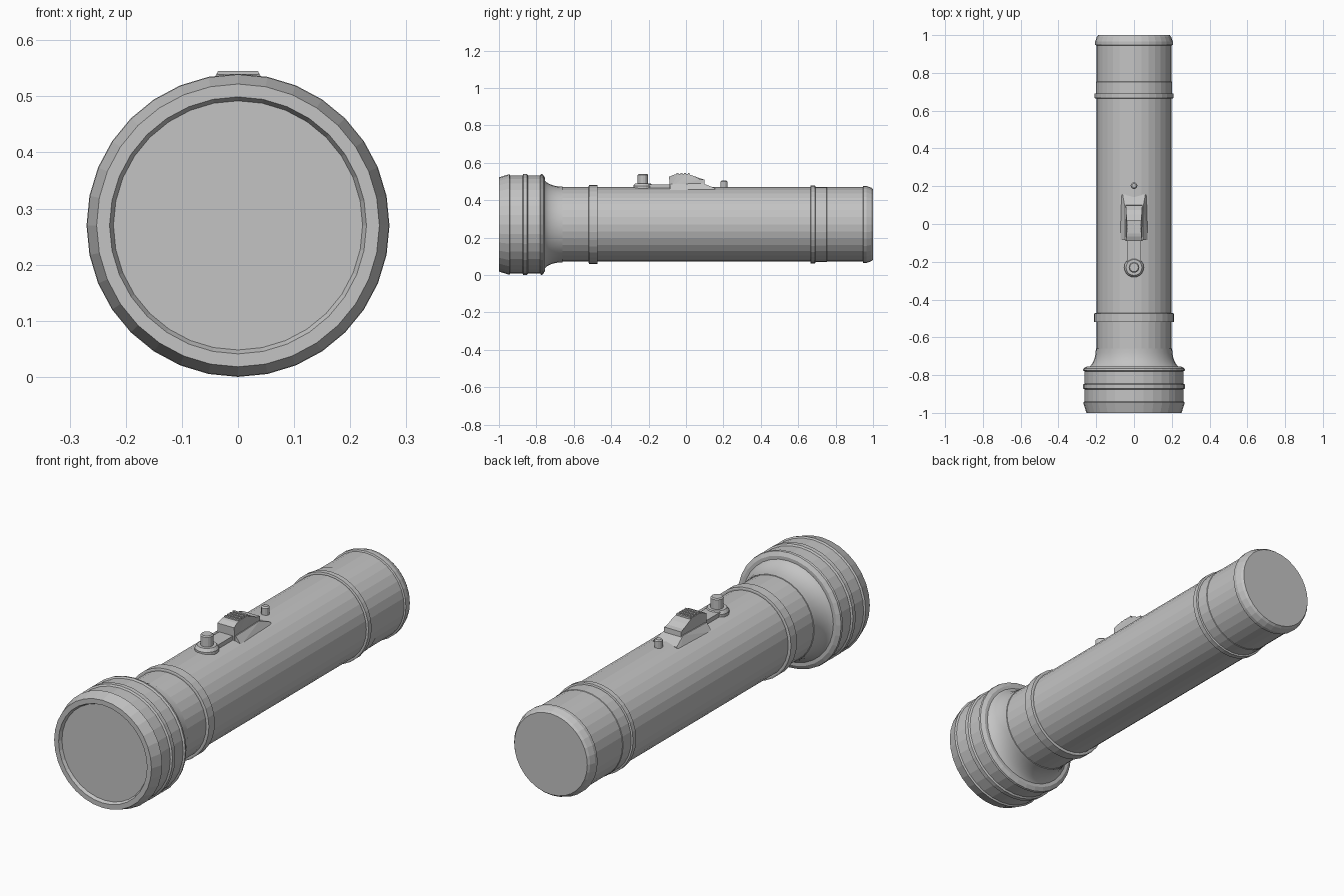
import bpy, bmesh, math

if "Cube" in bpy.data.objects:
    bpy.data.objects.remove(bpy.data.objects["Cube"], do_unlink=True)

AXIS_Z = 0.27
BODY_R = 0.199

# One metal grey for the whole torch
GREY = (0.55, 0.55, 0.55, 1)
metal = bpy.data.materials.new("metal_grey")
metal.use_nodes = True
metal.diffuse_color = GREY
metal.node_tree.nodes["Principled BSDF"].inputs["Base Color"].default_value = GREY


def finish(name, bm, smooth=False):
    bmesh.ops.recalc_face_normals(bm, faces=bm.faces)
    for f in bm.faces:
        f.smooth = smooth and len(f.verts) == 4
    mesh = bpy.data.meshes.new(name)
    bm.to_mesh(mesh)
    bm.free()
    mesh.materials.append(metal)
    ob = bpy.data.objects.new(name, mesh)
    bpy.context.collection.objects.link(ob)
    return ob


def lathe(name, profile, sides=32, upright_y=None, smooth=False):
    """Turn (position, radius) pairs about the long axis, or about z at upright_y."""
    bm = bmesh.new()
    rings = []
    for t, r in profile:
        ring = []
        for i in range(sides):
            a = math.tau * i / sides
            s, c = r * math.sin(a), r * math.cos(a)
            co = (s, t, AXIS_Z + c) if upright_y is None else (s, upright_y + c, t)
            ring.append(bm.verts.new(co))
        rings.append(ring)
    for a, b in zip(rings, rings[1:]):
        for i in range(sides):
            j = (i + 1) % sides
            bm.faces.new((a[i], a[j], b[j], b[i]))
    bm.faces.new(rings[0])
    bm.faces.new(rings[-1])
    return finish(name, bm, smooth)


def prism(name, outline):
    """Side outline of (y, z, half width) points, closed across x."""
    bm = bmesh.new()
    left = [bm.verts.new((w, y, z)) for y, z, w in outline]
    right = [bm.verts.new((-w, y, z)) for y, z, w in outline]
    n = len(outline)
    for i in range(n):
        j = (i + 1) % n
        bm.faces.new((left[i], left[j], right[j], right[i]))
    bm.faces.new(left)
    bm.faces.new(right)
    bmesh.ops.triangulate(bm, faces=[f for f in bm.faces if len(f.verts) > 4])
    return finish(name, bm)


# Lamp head with recessed lens and raised bands
lathe("lamp_head", [
    (-0.985, 0.222), (-1.0, 0.229), (-1.0, 0.252), (-0.945, 0.269), (-0.94, 0.262),
    (-0.875, 0.262), (-0.87, 0.27), (-0.85, 0.27), (-0.845, 0.262),
    (-0.78, 0.262), (-0.775, 0.27), (-0.765, 0.268), (-0.755, 0.25)])

# Flared neck, a concave quarter curve
neck = []
for i in range(9):
    a = math.pi / 2 * i / 8
    neck.append((-0.66 - 0.105 * math.cos(a), 0.258 - 0.056 * math.sin(a)))
lathe("neck", neck, smooth=True)

# Barrel and tail cap
lathe("barrel", [(-0.67, BODY_R), (0.75, BODY_R)])
lathe("tail_cap", [(0.69, 0.201), (0.752, 0.201), (0.754, BODY_R), (0.945, BODY_R),
                   (0.948, 0.206), (0.965, 0.206), (0.99, 0.197), (1.0, 0.189)])

# Raised rings
for name, y0, y1, r in (("neck_seam", -0.665, -0.658, 0.202),
                        ("front_ring", -0.52, -0.472, 0.212),
                        ("rear_ring", 0.665, 0.692, 0.209)):
    lathe(name, [(y0, r - 0.006), (y0 + 0.002, r), (y1 - 0.002, r), (y1, r - 0.006)])

# Switch strip and skirt
prism("switch_strip", [(-0.22, 0.45, 0.036), (-0.22, 0.485, 0.036),
                       (-0.07, 0.485, 0.036), (-0.07, 0.45, 0.036)])
prism("switch_skirt", [(-0.085, 0.45, 0.076), (-0.085, 0.485, 0.048), (0.09, 0.49, 0.048),
                       (0.155, 0.464, 0.06), (0.155, 0.44, 0.076)])

# Thumb slider with grip ridges
prism("thumb_slider", [
    (-0.088, 0.46, 0.045), (-0.09, 0.525, 0.043), (-0.065, 0.536, 0.04), (-0.04, 0.541, 0.038),
    (0.01, 0.54, 0.038), (0.05, 0.526, 0.041), (0.075, 0.512, 0.043), (0.098, 0.509, 0.044),
    (0.102, 0.46, 0.045)])
for i in range(4):
    y = -0.05 + 0.02 * i
    prism(f"grip_ridge_{i + 1}", [(y, 0.53, 0.038), (y, 0.545, 0.036),
                                  (y + 0.01, 0.545, 0.036), (y + 0.01, 0.53, 0.038)])

# Signal button and rear rivet
lathe("button_base", [(0.45, 0.052), (0.476, 0.052), (0.49, 0.042), (0.49, 0.03)],
      sides=20, upright_y=-0.23)
lathe("button_stem", [(0.47, 0.028), (0.535, 0.028), (0.54, 0.023)], sides=16, upright_y=-0.23)
lathe("rivet", [(0.45, 0.018), (0.5, 0.018), (0.506, 0.012)], sides=12, upright_y=0.203)
